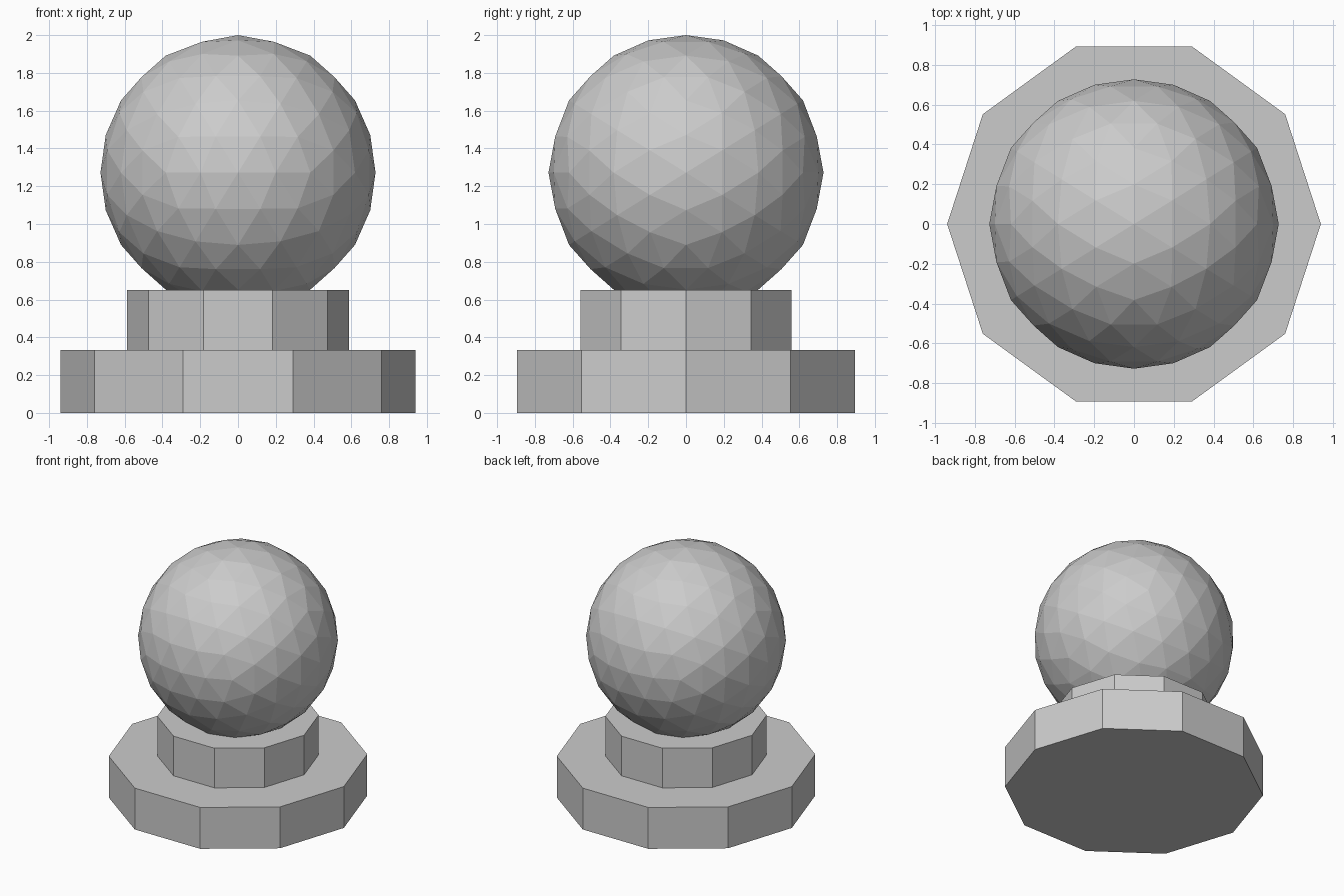
import bpy, bmesh, math
from mathutils import Vector

if "Cube" in bpy.data.objects:
    bpy.data.objects.remove(bpy.data.objects["Cube"])

grey = bpy.data.materials.new("light grey")
grey.diffuse_color = (0.6, 0.6, 0.6, 1)
grey.use_nodes = True
grey.node_tree.nodes["Principled BSDF"].inputs["Base Color"].default_value = grey.diffuse_color


def finish(name, bm):
    bmesh.ops.recalc_face_normals(bm, faces=bm.faces)
    mesh = bpy.data.meshes.new(name)
    bm.to_mesh(mesh)
    bm.free()
    mesh.materials.append(grey)
    bpy.context.collection.objects.link(bpy.data.objects.new(name, mesh))


def decagon_step(name, radius, z0, z1):
    bm = bmesh.new()
    ring = [bm.verts.new((radius * math.cos(i * math.pi / 5),
                          radius * math.sin(i * math.pi / 5), z0)) for i in range(10)]
    bottom = bm.faces.new(ring)
    top = bmesh.ops.extrude_face_region(bm, geom=[bottom], use_keep_orig=True)
    bmesh.ops.translate(bm, vec=(0, 0, z1 - z0),
                        verts=[g for g in top["geom"] if isinstance(g, bmesh.types.BMVert)])
    finish(name, bm)


def faceted_ball(name, radius, z):
    # icosahedron from three golden rectangles, bisected twice
    t = (1 + math.sqrt(5)) / 2
    bm = bmesh.new()
    for a in (-1, 1):
        for b in (-t, t):
            for co in ((0, a, b), (a, b, 0), (b, 0, a)):
                bm.verts.new(co)
    bmesh.ops.convex_hull(bm, input=bm.verts)
    for step in range(2):
        bmesh.ops.subdivide_edges(bm, edges=bm.edges, cuts=1, use_grid_fill=True)
        for v in bm.verts:
            v.co = v.co.normalized()
    for v in bm.verts:
        v.co = v.co * radius + Vector((0, 0, z))
    finish(name, bm)


# stepped base
decagon_step("base_step", 0.94, 0, 0.332)
decagon_step("neck_step", 0.587, 0.332, 0.65)

# ball on top
faceted_ball("ball", 0.728, 1.272)
